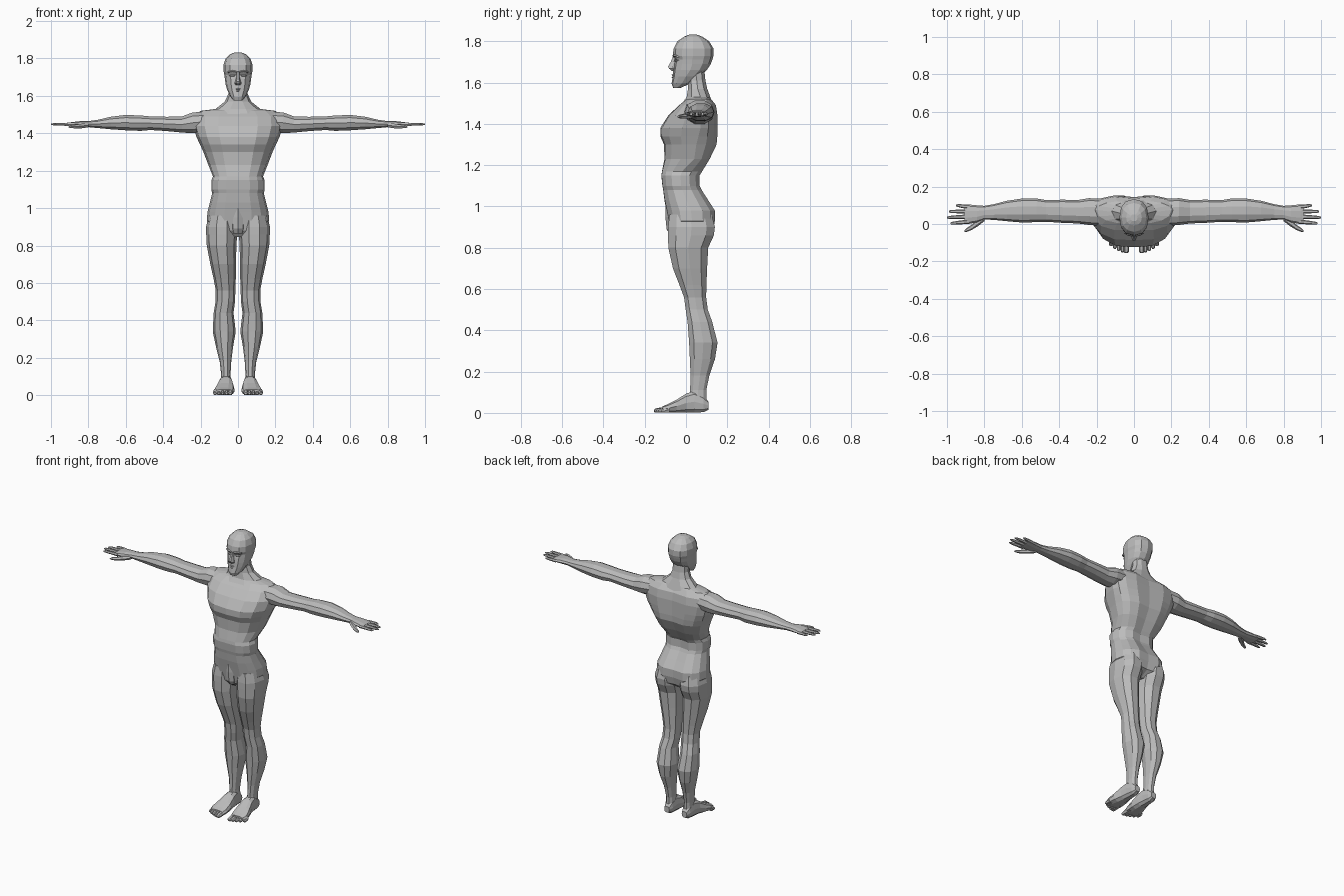
import bpy, bmesh, math

skin = bpy.data.materials.new("light_grey")
skin.diffuse_color = (0.5, 0.5, 0.5, 1)


def loft(name, axis, rings, n=10, p=0.9, mirror=False, groove=0):
    """Skin a row of oval rings. Ring: (pos, u0, u1, v0, v1[, v of widest line])."""
    bm = bmesh.new()
    rows = []
    for r in rings:
        pos, u0, u1, v0, v1 = r[:5]
        vc = r[5] if len(r) > 5 else (v0 + v1) / 2
        row = []
        for i in range(n):
            a = 2 * math.pi * i / n
            c, s = math.cos(a), math.sin(a)
            u = (u0 + u1) / 2 + (u1 - u0) / 2 * math.copysign(abs(c) ** p, c)
            v = vc + ((v1 - vc) if s > 0 else (vc - v0)) * math.copysign(abs(s) ** p, s)
            if groove and abs(c) < 0.01:      # spine / breastbone furrow
                v -= groove if s > 0 else -groove * 0.4
            co = {"x": (pos, u, v), "y": (u, pos, v), "z": (u, v, pos)}[axis]
            row.append(bm.verts.new(co))
        rows.append(row)
    for a, b in zip(rows, rows[1:]):
        for i in range(n):
            j = (i + 1) % n
            bm.faces.new((a[i], a[j], b[j], b[i]))
    bm.faces.new(rows[0])
    bm.faces.new(rows[-1])
    bmesh.ops.recalc_face_normals(bm, faces=bm.faces)
    me = bpy.data.meshes.new(name)
    bm.to_mesh(me)
    bm.free()
    me.materials.append(skin)
    ob = bpy.data.objects.new(name, me)
    bpy.context.collection.objects.link(ob)
    if mirror:
        m = ob.modifiers.new("mirror", "MIRROR")
        m.use_mirror_merge = False
    return ob


def sym(rows):
    """(z, half width, front, back[, widest y]) -> centred rings"""
    return [(r[0], -r[1], r[1], *r[2:]) for r in rows]


# torso with pelvis, waist, chest and shoulders
loft("torso", "z", sym([
    (.845, .05, -.05, .08), (.88, .12, -.08, .135), (.93, .167, -.09, .148),
    (.98, .163, -.10, .148), (1.03, .15, -.11, .115), (1.08, .138, -.116, .082),
    (1.10, .143, -.12, .072), (1.15, .142, -.125, .072), (1.17, .134, -.122, .085),
    (1.23, .158, -.11, .12, .04), (1.30, .185, -.112, .155, .05),
    (1.34, .203, -.13, .158, .06), (1.38, .222, -.13, .158, .07),
    (1.44, .24, -.092, .158, .075), (1.49, .235, -.04, .15, .075),
    (1.52, .20, .0, .125, .075), (1.53, .12, .02, .11)]), 16, .85, groove=.014)

# neck with sloping shoulder muscle
loft("neck", "z", sym([
    (1.49, .17, -.03, .135, .07), (1.53, .12, .0, .12, .07), (1.57, .07, .008, .105),
    (1.61, .052, .008, .096), (1.67, .05, .0, .09)]), 10)

# head
loft("head", "z", sym([
    (1.575, .024, -.062, -.025), (1.595, .04, -.07, .02, -.02),
    (1.63, .057, -.064, .07, 0), (1.66, .066, -.062, .10, .02),
    (1.69, .07, -.058, .12, .03), (1.712, .073, -.052, .128, .03),
    (1.73, .077, -.064, .133, .035), (1.765, .078, -.06, .133, .035),
    (1.80, .066, -.042, .112), (1.823, .042, -.008, .078), (1.832, .018, .015, .052)]), 12, .85)

# face details
loft("nose", "z", sym([
    (1.657, .012, -.072, -.04), (1.668, .019, -.085, -.04), (1.678, .014, -.09, -.04),
    (1.70, .009, -.076, -.04), (1.728, .009, -.064, -.04)]), 6)
for z, w in ((1.637, .022), (1.626, .018)):
    loft("lip", "x", [(-w, -.056, -.045, z - .001, z + .001), (0, -.071, -.045, z - .005, z + .005),
                      (w, -.056, -.045, z - .001, z + .001)], 6)
loft("eye", "x", [(.016, -.053, -.04, 1.707, 1.709), (.024, -.057, -.04, 1.702, 1.713),
                  (.038, -.054, -.035, 1.702, 1.713), (.048, -.043, -.03, 1.707, 1.709)], 6, mirror=True)
loft("brow", "x", [(.008, -.066, -.04, 1.722, 1.734), (.03, -.065, -.04, 1.726, 1.738),
                   (.054, -.05, -.025, 1.722, 1.732)], 6, mirror=True)

# groin
loft("groin", "z", sym([(.865, .03, -.08, 0), (.89, .038, -.094, 0), (.95, .036, -.1, 0),
                        (1.0, .03, -.1, 0)]), 8)

# arms
loft("arm", "x", [
    (.17, -.01, .135, 1.41, 1.515), (.24, -.005, .138, 1.398, 1.515),
    (.30, .003, .128, 1.402, 1.492), (.38, .006, .13, 1.41, 1.49),
    (.47, .012, .128, 1.416, 1.492), (.52, .01, .136, 1.411, 1.497),
    (.60, .008, .136, 1.414, 1.50), (.68, .015, .124, 1.42, 1.49),
    (.75, .022, .106, 1.427, 1.473), (.80, .024, .097, 1.432, 1.466),
    (.84, .008, .1, 1.432, 1.466), (.89, .0, .105, 1.436, 1.46),
    (.905, .004, .102, 1.439, 1.456)], 10, mirror=True)

# fingers: (centre y at knuckle, centre y at tip, tip x)
for y0, y1, tip in ((.012, .004, .982), (.040, .035, 1.0), (.067, .067, .99), (.092, .099, .952)):
    loft("finger", "x", [
        (.88, y0 - .012, y0 + .012, 1.437, 1.458),
        ((.89 + tip) / 2, (y0 + y1) / 2 - .010, (y0 + y1) / 2 + .010, 1.440, 1.457),
        (tip - .012, y1 - .008, y1 + .008, 1.442, 1.455),
        (tip, y1 - .004, y1 + .004, 1.445, 1.451)], 6, mirror=True)
loft("thumb", "x", [
    (.80, .015, .055, 1.43, 1.456), (.835, -.012, .03, 1.425, 1.453),
    (.87, -.033, -.005, 1.425, 1.447), (.895, -.042, -.022, 1.427, 1.443),
    (.905, -.042, -.032, 1.431, 1.438)], 6, mirror=True)

# legs
loft("leg", "z", [
    (.96, .01, .155, -.085, .13), (.90, .003, .171, -.092, .145), (.86, .004, .17, -.092, .14),
    (.80, .009, .167, -.09, .112), (.70, .010, .148, -.067, .106), (.62, .012, .13, -.035, .102),
    (.56, .014, .119, -.012, .10), (.50, .016, .12, -.004, .108), (.44, .024, .13, .005, .13),
    (.34, .012, .135, .012, .156), (.26, .026, .118, .016, .143), (.18, .036, .098, .02, .115),
    (.11, .04, .09, .018, .10), (.06, .036, .092, .015, .10)], 10, mirror=True)

# feet
loft("foot", "y", [
    (.109, .045, .082, .015, .055), (.085, .036, .092, .002, .085), (.04, .032, .098, 0, .108),
    (.0, .026, .105, 0, .095), (-.045, .019, .12, 0, .065), (-.09, .018, .132, 0, .042),
    (-.115, .026, .12, .002, .032)], 10, .75, mirror=True)
for i in range(5):
    x, r = .041 + .0205 * i, .015 if i == 0 else .0105
    tip = -.156 + .003 * i + .0016 * i * i
    loft("toe", "y", [
        (-.08, x - r, x + r, 0, .034), (tip + .022, x - r, x + r, 0, .026 - .001 * i),
        (tip + .006, x - r * .9, x + r * .9, 0, .022 - .001 * i),
        (tip, x - r * .5, x + r * .5, .004, .015)], 6, mirror=True)
